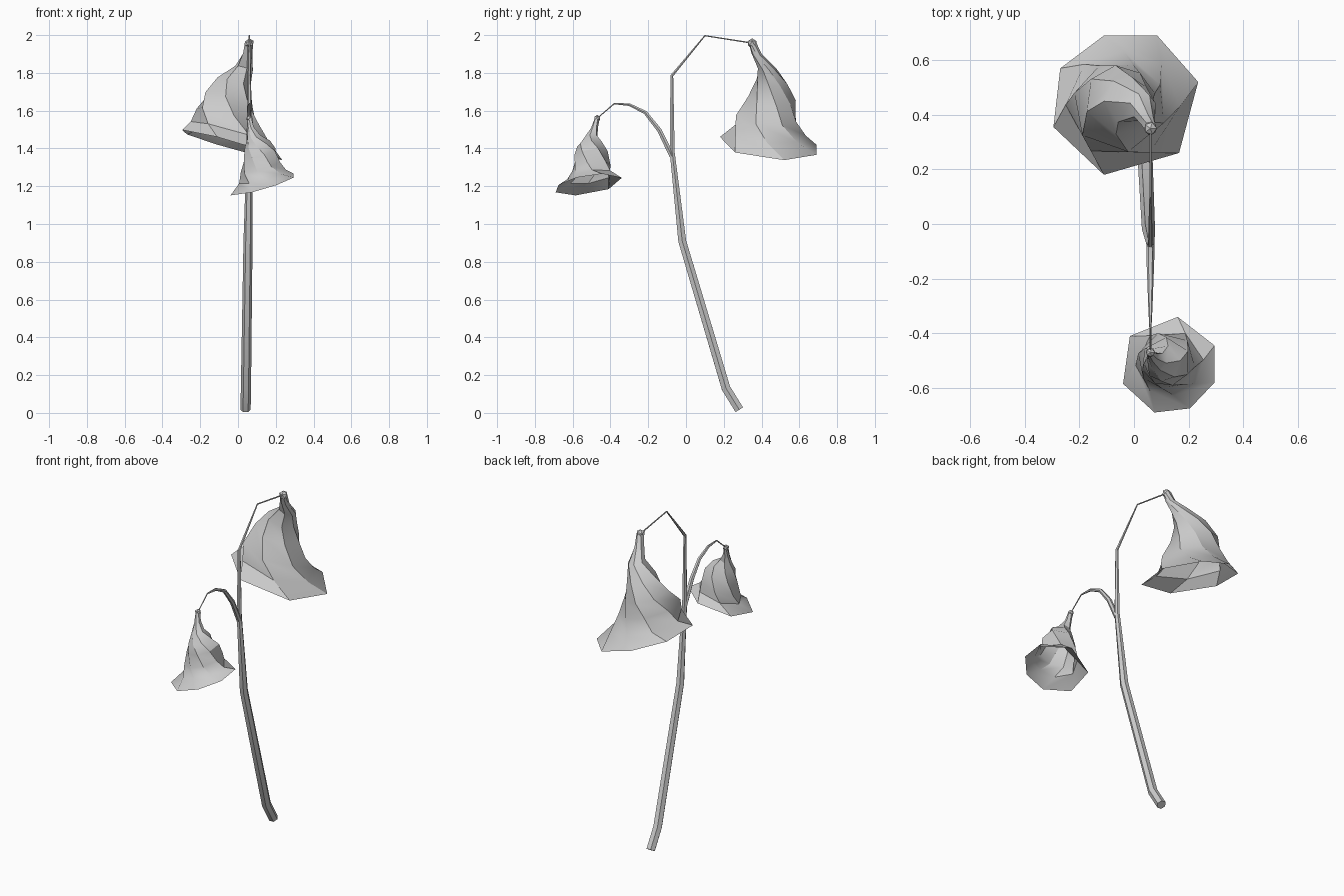
import bpy, bmesh, math
from mathutils import Vector, Matrix

if "Cube" in bpy.data.objects:
    bpy.data.objects.remove(bpy.data.objects["Cube"])


def loft(name, rings, cap_start=False, cap_end=False, smooth=30):
    """Bridge a list of equal-sized rings into a mesh object."""
    bm = bmesh.new()
    vs = [[bm.verts.new(p) for p in ring] for ring in rings]
    n = len(vs[0])
    for a, b in zip(vs, vs[1:]):
        for i in range(n):
            j = (i + 1) % n
            bm.faces.new((a[i], a[j], b[j], b[i]))
    if cap_start:
        bm.faces.new(vs[0])
    if cap_end:
        bm.faces.new(vs[-1])
    bmesh.ops.recalc_face_normals(bm, faces=bm.faces)
    me = bpy.data.meshes.new(name)
    bm.to_mesh(me)
    bm.free()
    ob = bpy.data.objects.new(name, me)
    bpy.context.collection.objects.link(ob)
    bpy.ops.object.select_all(action='DESELECT')
    ob.select_set(True)
    bpy.context.view_layer.objects.active = ob
    bpy.ops.object.shade_smooth_by_angle(angle=math.radians(smooth))
    return ob


def tube(name, path, sides=6):
    """Tapered tube along (x, y, z, radius) points."""
    pts = [Vector(p[:3]) for p in path]
    rings = []
    for i, p in enumerate(pts):
        d0 = (pts[i] - pts[i - 1]).normalized() if i else Vector()
        d1 = (pts[i + 1] - pts[i]).normalized() if i < len(pts) - 1 else Vector()
        t = (d0 + d1).normalized()
        v = t.cross(Vector((1, 0, 0))).normalized()
        u = v.cross(t)
        r = path[i][3]
        rings.append([p + r * (u * math.cos(a) + v * math.sin(a))
                      for a in (math.tau * k / sides for k in range(sides))])
    return loft(name, rings, True, True)


def bell(name, rim, sections, slope, twist):
    """Twisted flower: the rim outline is scaled and turned up to the neck."""
    cx, cy, cz, rr = sections[-1]
    outline = [Vector((x - cx, y - cy)) / rr for x, y in rim]
    rings = []
    for k, (x, y, z, r) in enumerate(sections):
        rot = Matrix.Rotation(-math.radians(twist) * (len(sections) - 1 - k), 2)
        ring = []
        for o in outline:
            q = (rot @ o) * r
            ring.append((x + q.x, y + q.y, z + slope[0] * q.x + slope[1] * q.y))
        rings.append(ring)
    return loft(name, rings, True)


def knob(name, loc, r):
    bpy.ops.mesh.primitive_ico_sphere_add(subdivisions=1, radius=r, location=loc)
    bpy.context.object.name = name


# Main stem and side branch
tube("stem", [(.04, .282, .017, .027), (.042, .212, .13, .027), (.053, -.02, .91, .024),
              (.06, -.073, 1.38, .015), (.06, -.075, 1.785, .009),
              (.06, .10, 1.997, .004), (.06, .35, 1.958, .004)])
tube("side_branch", [(.06, -.075, 1.36, .015), (.06, -.14, 1.495, .014), (.06, -.215, 1.59, .011),
                     (.06, -.30, 1.632, .008), (.06, -.38, 1.637, .004), (.06, -.47, 1.56, .003)])

# Large flower
bell("large_flower",
     [(.235, .52), (.085, .69), (-.11, .69), (-.27, .57), (-.295, .355), (-.11, .18), (.165, .26)],
     [(.06, .352, 1.96, .022), (.052, .375, 1.90, .026), (.035, .43, 1.825, .048),
      (-.02, .455, 1.75, .085), (-.05, .46, 1.66, .125), (-.055, .435, 1.57, .165),
      (-.045, .445, 1.485, .20), (-.04, .45, 1.42, .265)],
     (-.277, -.08), 18)
knob("large_flower_knob", (.06, .35, 1.957), .026)

# Small flower
bell("small_flower",
     [(.295, -.445), (.16, -.34), (-.015, -.41), (-.04, -.585), (.075, -.69), (.205, -.675), (.295, -.58)],
     [(.06, -.47, 1.56, .014), (.065, -.485, 1.51, .018), (.08, -.505, 1.46, .035),
      (.10, -.515, 1.42, .065), (.115, -.513, 1.37, .088), (.12, -.51, 1.30, .103),
      (.135, -.52, 1.25, .12), (.14, -.53, 1.21, .175)],
     (.28, .15), 18)
knob("small_flower_knob", (.06, -.47, 1.56), .018)
